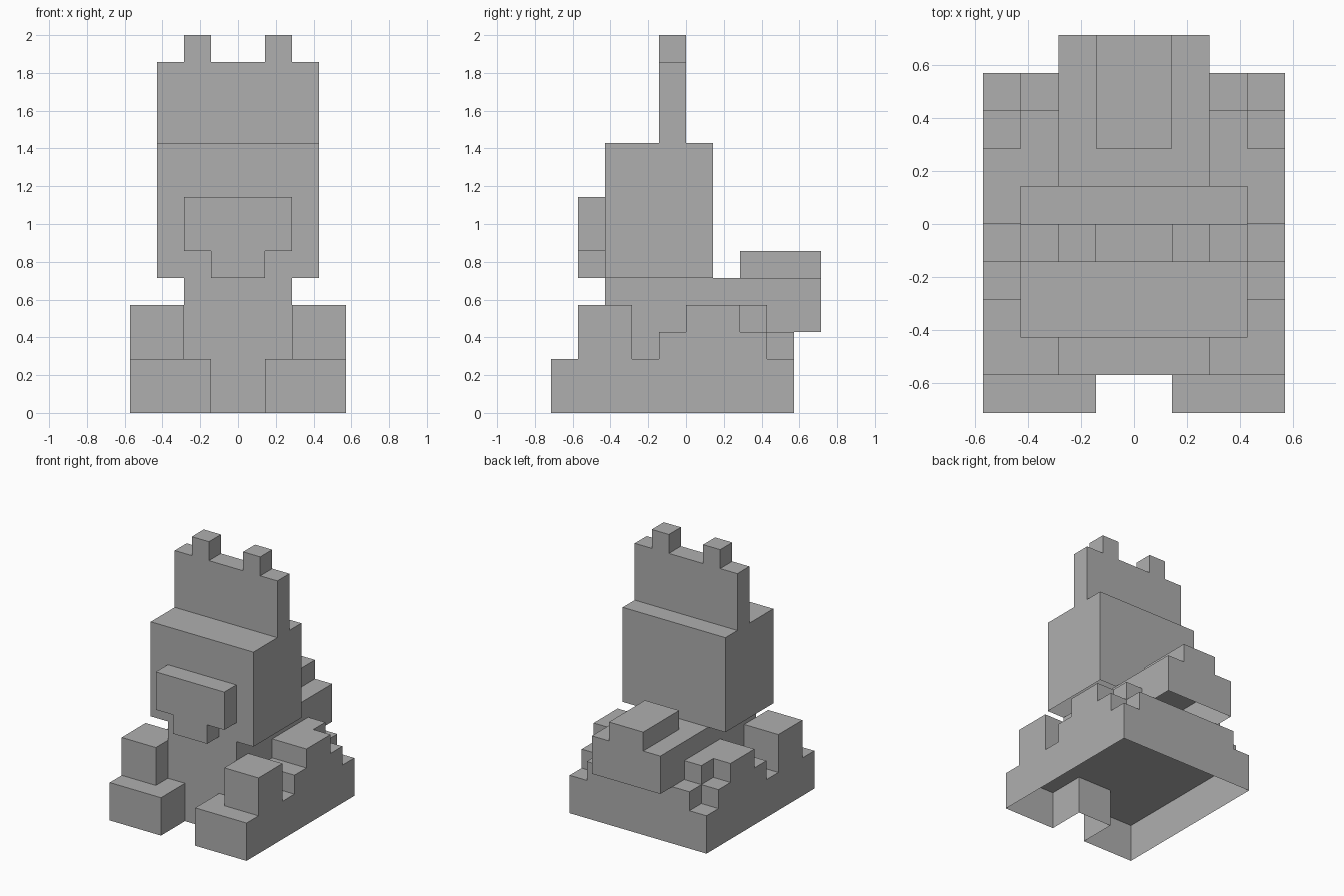
import bpy
import bmesh

if "Cube" in bpy.data.objects:
    bpy.data.objects.remove(bpy.data.objects["Cube"])

U = 1 / 7  # one block of the model's grid

# Darker grey for the whole figure
grey = bpy.data.materials.new("dark_grey")
grey.diffuse_color = (0.43, 0.43, 0.43, 1)
grey.use_nodes = True
grey.node_tree.nodes["Principled BSDF"].inputs["Base Color"].default_value = grey.diffuse_color


def prism(name, outline, z0, z1, mirrored=False):
    """Flat-sided block from a plan outline (grid units), open underneath."""
    bm = bmesh.new()
    low = [bm.verts.new((x * U, y * U, z0 * U)) for x, y in outline]
    high = [bm.verts.new((x * U, y * U, z1 * U)) for x, y in outline]
    n = len(outline)
    for i in range(n):
        j = (i + 1) % n
        bm.faces.new((low[i], low[j], high[j], high[i]))
    bm.faces.new(high)
    mesh = bpy.data.meshes.new(name)
    bm.to_mesh(mesh)
    bm.free()
    mesh.materials.append(grey)
    ob = bpy.data.objects.new(name, mesh)
    bpy.context.collection.objects.link(ob)
    if mirrored:
        ob.modifiers.new("mirror", "MIRROR").use_axis[0] = True
    return ob


def box(name, x0, x1, y0, y1, z0, z1, mirrored=False):
    return prism(name, [(x0, y0), (x1, y0), (x1, y1), (x0, y1)], z0, z1, mirrored)


# Base with the two front paws and the gap between them
prism("base_and_paws", [(-4, -5), (-1, -5), (-1, -3), (1, -3), (1, -5),
                        (4, -5), (4, 4), (-4, 4)], 0, 2)

# Body, overhanging at the rear, and tail
box("lower_body", -2, 2, -3, 4, 2, 3)
box("upper_body", -2, 2, -3, 5, 3, 5)
box("tail", -1, 1, 2, 5, 5, 6)

# Forelegs and stepped haunches
box("foreleg", 2, 4, -4, -2, 2, 4, True)
prism("lower_haunch", [(2, -1), (4, -1), (4, 3), (3, 3), (3, 4), (2, 4)], 2, 3, True)
prism("upper_haunch", [(2, 0), (4, 0), (4, 2), (3, 2), (3, 3), (2, 3)], 3, 4, True)

# Head with muzzle and jaw
box("head", -3, 3, -3, 1, 5, 10)
box("muzzle", -2, 2, -4, -3, 6, 8)
box("jaw", -1, 1, -4, -3, 5, 6)

# Upright crest with two tips
box("crest", -3, 3, -1, 0, 10, 13)
box("crest_tip", 1, 2, -1, 0, 13, 14, True)
